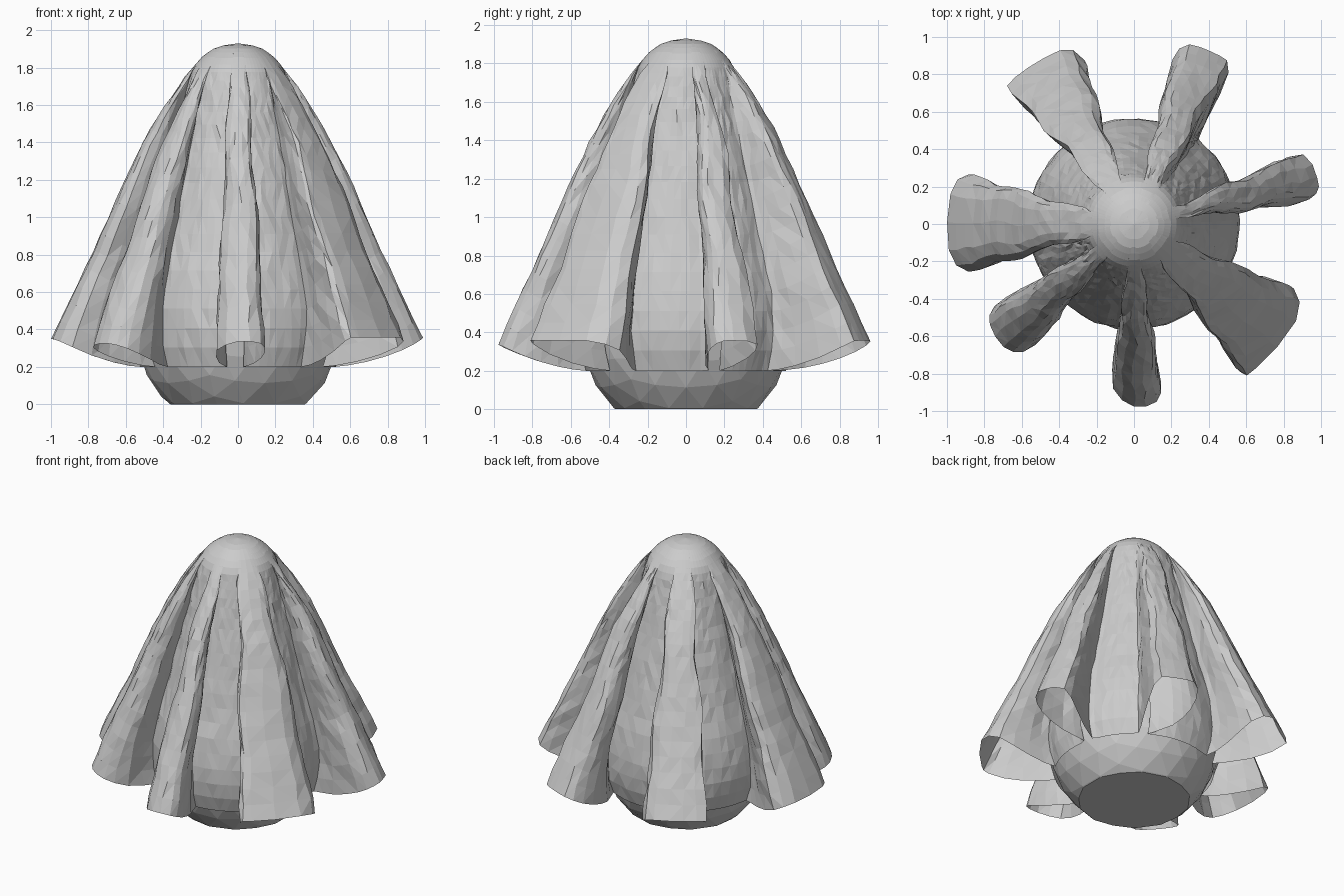
import bpy, bmesh, math, random
from mathutils import Vector

if "Cube" in bpy.data.objects:
    bpy.data.objects.remove(bpy.data.objects["Cube"])
random.seed(4)

# Hem outline of the seven pinched folds seen from above, counter-clockwise
FOLDS = [
    [(.54, .12), (.68, .10), (.86, .11), (.97, .16), (.99, .25), (.90, .37), (.74, .31), (.52, .18)],
    [(.33, .44), (.39, .56), (.50, .80), (.47, .93), (.36, .97), (.24, .93), (.18, .78), (.19, .62), (.27, .47)],
    [(-.22, .50), (-.24, .66), (-.26, .86), (-.41, .96), (-.60, .89), (-.68, .74), (-.50, .56), (-.32, .44)],
    [(-.54, .06), (-.66, .14), (-.87, .26), (-.98, .16), (-.99, -.14), (-.87, -.25), (-.66, -.15), (-.54, -.05)],
    [(-.46, -.28), (-.60, -.35), (-.73, -.43), (-.76, -.53), (-.69, -.65), (-.58, -.67), (-.46, -.57), (-.39, -.38)],
    [(-.06, -.54), (-.10, -.66), (-.11, -.86), (0, -.97), (.12, -.94), (.14, -.82), (.09, -.66), (.03, -.54)],
    [(.35, -.41), (.44, -.58), (.57, -.79), (.67, -.80), (.87, -.52), (.84, -.34), (.63, -.29), (.47, -.27)]]
# (height, radius) of the valleys and of the fold ridges
INNER = [(.2, .52), (.3, .55), (.41, .563), (.55, .555), (.7, .525), (.85, .48), (1.0, .445), (1.2, .395),
         (1.4, .345), (1.6, .295), (1.7, .27), (1.8, .243), (1.86, .19), (1.9, .135), (1.92, .075), (1.93, 0)]
OUTER = [(.2, 1.06), (.35, 1.0), (.8, .785), (1.2, .605), (1.4, .51), (1.6, .39), (1.7, .32), (1.8, .243),
         (1.86, .19), (1.9, .135), (1.92, .075), (1.93, 0)]
TOP = 1.93


def radius_at(profile, z):
    for (z0, r0), (z1, r1) in zip(profile, profile[1:]):
        if z <= z1:
            return r0 + (r1 - r0) * (z - z0) / (z1 - z0)
    return 0


def smooth_loop(pts, steps):
    """Closed Catmull-Rom curve through the points."""
    p = [Vector(q) for q in pts]
    n, out = len(p), []
    for i in range(n):
        a, b, c, d = p[i - 1], p[i], p[(i + 1) % n], p[(i + 2) % n]
        for k in range(steps):
            t = k / steps
            out.append(.5 * (2 * b + (c - a) * t + (2 * a - 5 * b + 4 * c - d) * t * t
                             + (3 * b - a - 3 * c + d) * t ** 3))
    return out


def hem_points():
    """Fold outlines joined by round valley arcs."""
    pts = []
    for fold, nxt in zip(FOLDS, FOLDS[1:] + FOLDS[:1]):
        pts += fold
        a = math.atan2(fold[-1][1], fold[-1][0])
        span = (math.atan2(nxt[0][1], nxt[0][0]) - a) % math.tau
        for k in (.25, .5, .75):
            pts.append((.54 * math.cos(a + span * k), .54 * math.sin(a + span * k)))
    return pts


def add_object(name, bm):
    me = bpy.data.meshes.new(name)
    bm.to_mesh(me)
    bm.free()
    ob = bpy.data.objects.new(name, me)
    bpy.context.collection.objects.link(ob)
    return ob


# Draped cloth: the hem outline shrinks towards the dome along both profiles
bm = bmesh.new()
hem = smooth_loop(hem_points(), 2)
rows, rings = 26, []
for j in range(rows):
    t = math.sin(j / rows * math.pi / 2)
    ring = []
    for p in hem:
        f = min(max((p.length - .54) / .46, 0), 1.03)
        ang = math.atan2(p.y, p.x)
        z0 = .2 + .15 * f ** 1.5
        z = z0 + (TOP - z0) * t
        ri, ro = radius_at(INNER, z), radius_at(OUTER, z)
        r = ri + (ro - ri) * f
        # small wrinkles
        if z < 1.75 and j:
            r += random.uniform(-.004, .006)
            ang += .05 * t * math.sin(9 * z + 5 * ang) * f + random.uniform(-.01, .01)
        ring.append(bm.verts.new((r * math.cos(ang), r * math.sin(ang), z)))
    rings.append(ring)
n = len(hem)
for a, b in zip(rings, rings[1:]):
    for i in range(n):
        k = (i + 1) % n
        bm.faces.new((a[i], a[k], b[k], b[i]))
tip = bm.verts.new((0, 0, TOP))
for i in range(n):
    bm.faces.new((rings[-1][i], rings[-1][(i + 1) % n], tip))
bmesh.ops.triangulate(bm, faces=bm.faces[:])
add_object("draped_cloth", bm)


# Balls that carry the cloth; the lower one is cut flat at the ground
def ball(name, r, z, subdivisions):
    bm = bmesh.new()
    bmesh.ops.create_icosphere(bm, subdivisions=subdivisions, radius=r)
    bmesh.ops.translate(bm, verts=bm.verts[:], vec=(0, 0, z))
    if z < r:
        geom = bm.verts[:] + bm.edges[:] + bm.faces[:]
        cut = bmesh.ops.bisect_plane(bm, geom=geom, plane_co=(0, 0, 0), plane_no=(0, 0, 1), clear_inner=True)
        bmesh.ops.contextual_create(bm, geom=[e for e in cut["geom_cut"] if isinstance(e, bmesh.types.BMEdge)])
        bmesh.ops.recalc_face_normals(bm, faces=bm.faces[:])
    add_object(name, bm)


ball("base_ball", .545, .4, 3)
ball("top_ball", .24, 1.64, 3)
